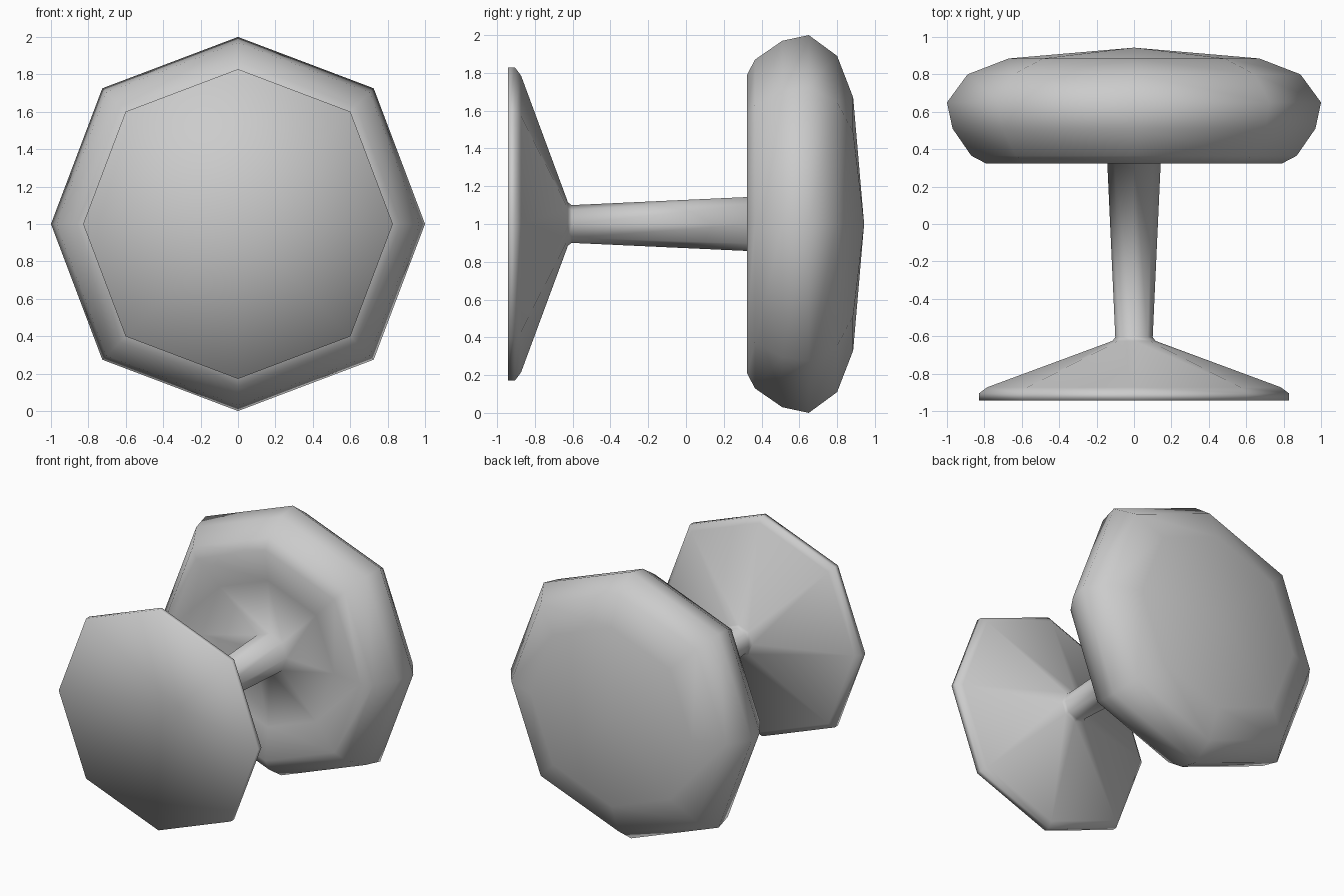
import bpy, bmesh, math

if "Cube" in bpy.data.objects:
    bpy.data.objects.remove(bpy.data.objects["Cube"])

SIDES = 8
CENTRE_Z = 1.0


def lathe(name, profile):
    """Spin (y, radius) points around the y axis; zero radius makes a pole."""
    bm = bmesh.new()
    rings = []
    for y, r in profile:
        if r == 0:
            rings.append([bm.verts.new((0, y, CENTRE_Z))])
            continue
        ring = []
        for i in range(SIDES):
            a = math.tau * i / SIDES
            rr = r * (1.026 if i % 2 else 1.0)  # diagonals slightly fuller
            ring.append(bm.verts.new((rr * math.cos(a), y, CENTRE_Z + rr * math.sin(a))))
        rings.append(ring)
    for a, b in zip(rings, rings[1:]):
        for i in range(SIDES):
            j = (i + 1) % SIDES
            if len(a) == 1:
                bm.faces.new((a[0], b[i], b[j]))
            elif len(b) == 1:
                bm.faces.new((a[i], a[j], b[0]))
            else:
                bm.faces.new((a[i], a[j], b[j], b[i]))
    bmesh.ops.recalc_face_normals(bm, faces=bm.faces)
    for f in bm.faces:
        f.smooth = True
    mesh = bpy.data.meshes.new(name)
    bm.to_mesh(mesh)
    bm.free()
    obj = bpy.data.objects.new(name, mesh)
    bpy.context.collection.objects.link(obj)
    return obj


# flared plate with a dished front, tapered stem, and thick rounded disc
lathe("dumbbell_shaped_knob", [
    (-0.70, 0), (-0.943, 0.828), (-0.905, 0.828), (-0.873, 0.785),
    (-0.625, 0.115), (-0.605, 0.10), (0.375, 0.145),
    (0.355, 0.55), (0.323, 0.79),
    (0.365, 0.87), (0.51, 0.97), (0.65, 1.0),
    (0.80, 0.89), (0.885, 0.67), (0.943, 0),
])
